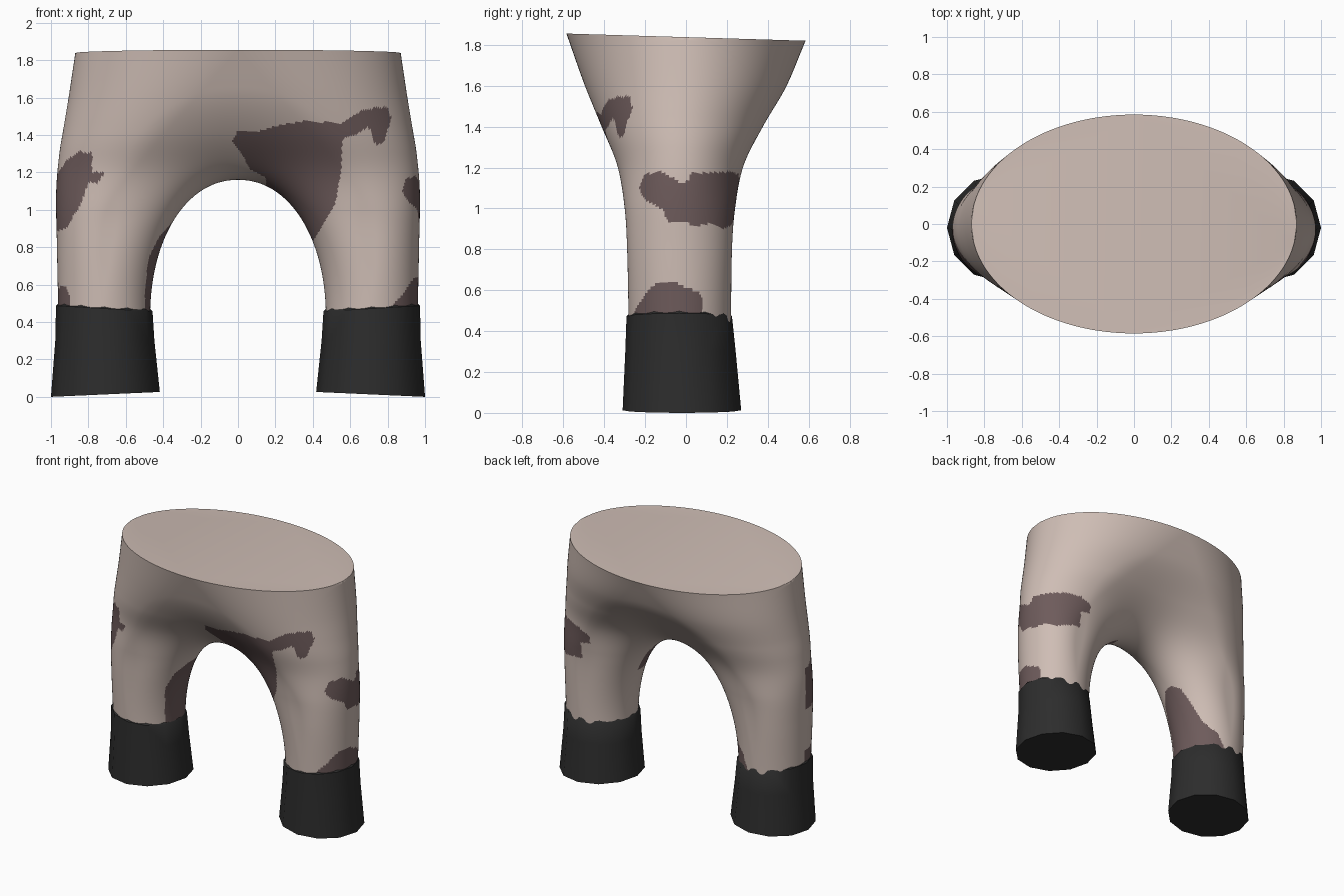
import bpy, bmesh, math
from mathutils import Vector, kdtree

if "Cube" in bpy.data.objects:
    bpy.data.objects.remove(bpy.data.objects["Cube"])


def material(name, rgb):
    m = bpy.data.materials.new(name)
    m.diffuse_color = (*rgb, 1)
    m.use_nodes = True
    m.node_tree.nodes["Principled BSDF"].inputs["Base Color"].default_value = m.diffuse_color
    return m


skin = material("pale hide", (0.62, 0.51, 0.46))
patch = material("dark patch", (0.155, 0.105, 0.105))
black = material("hoof black", (0.026, 0.026, 0.026))


def curve(pts, z):
    """Smooth interpolation through (z, value) points."""
    z = min(max(z, pts[0][0]), pts[-1][0])
    slope = []
    for i in range(len(pts)):
        a, b = pts[max(i - 1, 0)], pts[min(i + 1, len(pts) - 1)]
        slope.append((b[1] - a[1]) / (b[0] - a[0]))
    for i in range(len(pts) - 1):
        (z0, v0), (z1, v1) = pts[i], pts[i + 1]
        if z <= z1:
            h = z1 - z0
            u = (z - z0) / h
            return (v0 * (2*u**3 - 3*u*u + 1) + slope[i] * h * (u**3 - 2*u*u + u)
                    + v1 * (3*u*u - 2*u**3) + slope[i + 1] * h * (u**3 - u*u))


# Silhouette profiles by height
Z0, ZT = 0.42, 1.83
SIDE = [(Z0, .96), (.8, .968), (1.1, .972), (1.3, .955), (1.45, .93), (1.6, .905), (ZT, .87)]
FRONT = [(Z0, -.28), (.8, -.288), (1, -.30), (1.2, -.335), (1.4, -.42), (1.6, -.50), (ZT, -.585)]
BACK = [(Z0, .22), (.8, .225), (1, .24), (1.2, .28), (1.4, .38), (1.6, .49), (ZT, .585)]


def arch(t):
    a = t * math.pi / 2
    return .47 * math.cos(a) ** .95, Z0 + .74 * math.sin(a) ** .95


def outer(t, corner=.6):
    if t <= corner:
        z = Z0 + (ZT - Z0) * t / corner
        return curve(SIDE, z), z
    return .87 * (1 - t) / (1 - corner), ZT


def rounding(d, r):
    u = min(max(d / r, 0), 1)
    return math.sqrt(max(0, 1 - (1 - u) ** 2))


# Patch outlines: (axes, region test, polygon)
front_big = [(-.03, 1.36), (0, 1.42), (.1, 1.41), (.2, 1.44), (.35, 1.465), (.55, 1.455),
             (.62, 1.5), (.68, 1.53), (.8, 1.54), (.82, 1.48), (.78, 1.36), (.75, 1.34),
             (.72, 1.36), (.7, 1.44), (.64, 1.4), (.56, 1.38), (.55, 1.2), (.52, 1.03),
             (.4, .83), (.25, .95), (.15, 1.12), (.15, 1.17), (.06, 1.22), (.03, 1.28)]
side_band = [(-.23, 1.1), (-.2, 1.17), (-.12, 1.18), (-.03, 1.13), (.2, 1.14), (.28, 1.18),
             (.28, .95), (.18, .9), (.1, .93), (-.08, .93), (-.12, 1.0), (-.2, 1.04)]
back_band = [(1, 1.17), (.8, 1.18), (.7, 1.16), (.62, 1.13), (.62, 1.07), (.72, 1.05),
             (.8, 1.03), (.86, .95), (1, .9)]
side_low = [(-.26, .4), (-.26, .47), (-.24, .52), (-.17, .62), (-.1, .645), (-.03, .63),
            (0, .605), (.06, .6), (.08, .55), (.08, .4)]
front_left = [(-1, 1.17), (-.96, 1.2), (-.92, 1.26), (-.85, 1.31), (-.78, 1.3), (-.78, 1.2),
              (-.71, 1.2), (-.75, 1.14), (-.8, 1.15), (-.84, 1.03), (-.92, .9), (-1, .88)]
low_left = [(-1, .4), (-1, .59), (-.92, .585), (-.9, .54), (-.9, .4)]
inner_left = [(-.14, .4), (-.16, .6), (-.18, .75), (-.15, .86), (-.08, .93), (0, .94),
              (.06, .9), (.1, .78), (.14, .65), (.2, .56), (.22, .4)]
SPOTS = [(0, lambda p: p.y < .0, front_big),
         (1, lambda p: p.x > .7, side_band),
         (0, lambda p: p.y > .02, back_band),
         (1, lambda p: p.x > .7, side_low),
         (0, lambda p: p.y < -.03, front_left),
         (0, lambda p: p.y < -.03, low_left),
         (1, lambda p: -.71 < p.x < 0, inner_left)]


def inside(u, v, poly):
    hit = False
    for (a, b), (c, d) in zip(poly, poly[1:] + poly[:1]):
        if (b > v) != (d > v) and u < a + (v - b) * (c - a) / (d - b):
            hit = not hit
    return hit


# Hips and legs: fan of sections from the inner arch to the outer outline
NT, NS = 160, 90
kd = kdtree.KDTree(NT * 20 + 1)
for k in range(NT * 20 + 1):
    kd.insert((*arch(k / (NT * 20)), 0), k)
kd.balance()

grid = []
for j in range(NT + 1):
    t = j / NT
    (px, pz), (qx, qz) = arch(t), outer(t)
    row = []
    for i in range(NS + 1):
        s = (1 - math.cos(math.pi * i / NS)) / 2
        x, z = px + (qx - px) * s, pz + (qz - pz) * s
        if j == NT:
            x = 0
        d_in = 0 if i == 0 else kd.find((x, z, 0))[2]
        d_out = 0 if i == NS and t <= .6 else curve(SIDE, z) - x
        r_out = curve([(Z0, .25), (.95, .25), (1.3, .47), (ZT, .87)], z)
        r_in = curve([(Z0, .25), (.9, .26), (1.3, .42), (ZT, .5)], z)
        w = rounding(d_out, r_out) * rounding(d_in, r_in)
        f, b = curve(FRONT, z), curve(BACK, z)
        row.append((x, z, (f + b) / 2, (b - f) / 2 * w))
    grid.append(row)

bm = bmesh.new()
for sx in (1, -1):
    for sy in (1, -1):
        vs = [[bm.verts.new((sx * x, yc + sy * d, z)) for x, z, yc, d in row] for row in grid]
        for j in range(NT):
            for i in range(NS):
                bm.faces.new((vs[j][i], vs[j][i + 1], vs[j + 1][i + 1], vs[j + 1][i]))
bmesh.ops.remove_doubles(bm, verts=bm.verts, dist=2e-5)
bmesh.ops.holes_fill(bm, edges=[e for e in bm.edges if e.is_boundary], sides=0)
bmesh.ops.recalc_face_normals(bm, faces=bm.faces)
for f in bm.faces:
    p = f.calc_center_median()
    f.smooth = True
    f.material_index = int(any(ok(p) and inside(p[ax], p.z, poly) for ax, ok, poly in SPOTS))
# Slight backward tilt of the flat top
for v in bm.verts:
    v.co.z += (.008 - .03 * v.co.y) * max(0, (v.co.z - 1.2) / .63)


def finish(bm, name, mats):
    me = bpy.data.meshes.new(name)
    bm.to_mesh(me)
    bm.free()
    ob = bpy.data.objects.new(name, me)
    bpy.context.collection.objects.link(ob)
    for m in mats:
        me.materials.append(m)
    bpy.ops.object.select_all(action='DESELECT')
    ob.select_set(True)
    bpy.context.view_layer.objects.active = ob
    bpy.ops.object.shade_smooth_by_angle(angle=math.radians(40))


finish(bm, "hips_and_legs", [skin, patch])

# Hooves: flared twelve-sided cuffs, slightly tilted at both ends
for sx, name in ((1, "right_hoof"), (-1, "left_hoof")):
    bm = bmesh.new()
    rings = []
    for z, cx, rx, cy, ry, tilt in ((0.013, .709, .291, -.02, .29, -.045),
                                    (.3, .712, .265, -.027, .27, 0),
                                    (.472, .715, .258, -.033, .258, .06),
                                    (.485, .715, .245, -.033, .245, .06)):
        ring = []
        for k in range(12):
            a = math.tau * k / 12
            dx = rx * math.cos(a)
            ring.append(bm.verts.new((sx * (cx + dx), cy + ry * math.sin(a), z + tilt * dx)))
        rings.append(ring)
    for lo, hi in zip(rings, rings[1:]):
        for k in range(12):
            n = (k + 1) % 12
            bm.faces.new((lo[k], lo[n], hi[n], hi[k]))
    bm.faces.new(rings[0])
    bm.faces.new(rings[-1])
    bmesh.ops.recalc_face_normals(bm, faces=bm.faces)
    finish(bm, name, [black])
